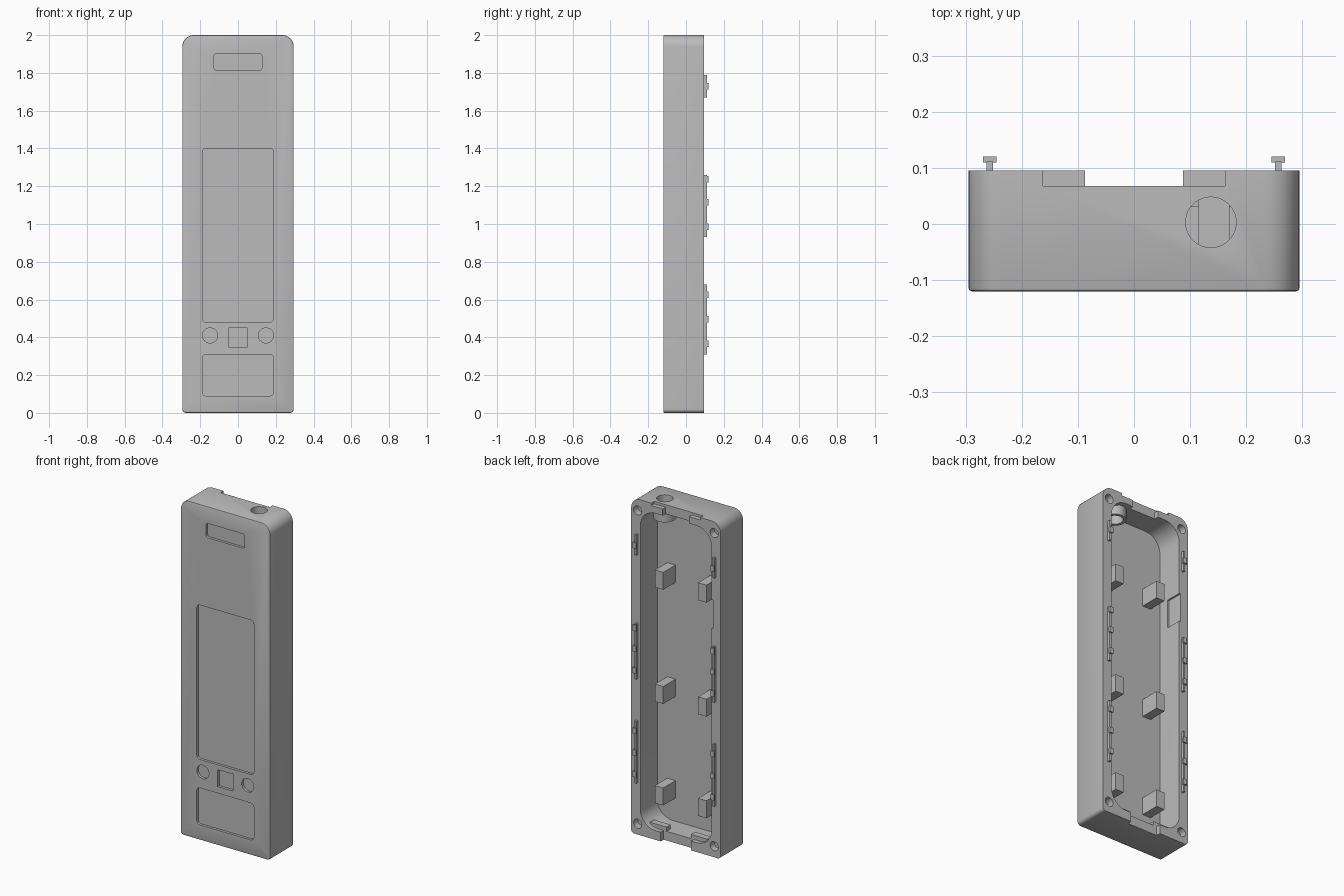
import bpy, bmesh, math

old = bpy.data.objects.get("Cube")
if old:
    bpy.data.objects.remove(old, do_unlink=True)

grey = bpy.data.materials.new("plain_grey")
grey.use_nodes = True
COLOUR = (0.5, 0.5, 0.5, 1)
grey.diffuse_color = COLOUR
grey.node_tree.nodes["Principled BSDF"].inputs["Base Color"].default_value = COLOUR

FRONT, BACK, FLOOR = -0.12, 0.095, -0.065


def rounded(x0, x1, z0, z1, r_low, r_high, seg=8):
    """Rounded rectangle outline in the xz plane."""
    corners = [(x0, z0, 1, 1, r_low, 180), (x1, z0, -1, 1, r_low, 270),
               (x1, z1, -1, -1, r_high, 0), (x0, z1, 1, -1, r_high, 90)]
    pts = []
    for x, z, sx, sz, r, start in corners:
        if r == 0:
            pts.append((x, z))
            continue
        for i in range(seg + 1):
            a = math.radians(start + 90 * i / seg)
            pts.append((x + sx * r + r * math.cos(a), z + sz * r + r * math.sin(a)))
    return pts


def circle(cx, cz, r, n=32):
    return [(cx + r * math.cos(math.tau * i / n), cz + r * math.sin(math.tau * i / n))
            for i in range(n)]


def prism(name, outline, y0, y1, edge=0):
    """Extrude an xz outline from y0 to y1, optionally softening the front edge."""
    bm = bmesh.new()
    face = bm.faces.new([bm.verts.new((x, y0, z)) for x, z in outline])
    ext = bmesh.ops.extrude_face_region(bm, geom=[face], use_keep_orig=True)
    for v in ext["geom"]:
        if isinstance(v, bmesh.types.BMVert):
            v.co.y = y1
    if edge:
        rim = [e for e in bm.edges if all(abs(v.co.y - y0) < 1e-5 for v in e.verts)]
        bmesh.ops.bevel(bm, geom=rim, offset=edge, segments=2, profile=0.5,
                        affect='EDGES')
    bmesh.ops.recalc_face_normals(bm, faces=bm.faces)
    return add(name, bm)


def add(name, bm):
    mesh = bpy.data.meshes.new(name)
    bm.to_mesh(mesh)
    bm.free()
    ob = bpy.data.objects.new(name, mesh)
    bpy.context.collection.objects.link(ob)
    mesh.materials.append(grey)
    return ob


def box(name, x0, x1, y0, y1, z0, z1):
    return prism(name, rounded(x0, x1, z0, z1, 0, 0), y0, y1)


def upright(name, x, y, r, z0, z1):
    bm = bmesh.new()
    bmesh.ops.create_cone(bm, cap_ends=True, segments=40, radius1=r, radius2=r,
                          depth=z1 - z0)
    bmesh.ops.translate(bm, verts=bm.verts, vec=(x, y, (z0 + z1) / 2))
    return add(name, bm)


def cut(target, cutter):
    """Subtract the cutter from the target and remove it."""
    mod = target.modifiers.new("cut", 'BOOLEAN')
    mod.operation, mod.solver, mod.object = 'DIFFERENCE', 'EXACT', cutter
    bpy.context.view_layer.update()
    done = bpy.data.meshes.new_from_object(
        target.evaluated_get(bpy.context.evaluated_depsgraph_get()))
    target.modifiers.clear()
    target.data = done
    bpy.data.objects.remove(cutter, do_unlink=True)


# Shell with its open back
shell = prism("case_shell", rounded(-0.295, 0.295, 0, 2, 0.02, 0.06), FRONT, BACK, 0.006)
cut(shell, prism("cavity", rounded(-0.235, 0.235, 0.055, 1.945, 0.1, 0.1), FLOOR, 0.2))

# Shallow front recesses: label, screen, lower panel, middle key, round keys
recesses = [rounded(-0.126, 0.126, 1.815, 1.9, 0.01, 0.01, 4),
            rounded(-0.188, 0.188, 0.48, 1.4, 0.02, 0.02, 4),
            rounded(-0.188, 0.188, 0.09, 0.31, 0.02, 0.02, 4),
            rounded(-0.05, 0.05, 0.35, 0.45, 0, 0),
            circle(-0.148, 0.41, 0.04), circle(0.148, 0.41, 0.04)]
for outline in recesses:
    cut(shell, prism("recess", outline, -0.2, FRONT + 0.015))

# Screw holes in the back rim
for sx in (-1, 1):
    for z in (0.065, 1.932):
        cut(shell, prism("screw_hole", circle(sx * 0.252, z, 0.027, 24), BACK - 0.04, 0.2))

# Notches in both ends, side relief and top socket
cut(shell, box("top_step", -0.162, 0.162, 0.068, 0.2, 1.985, 2.1))
cut(shell, box("top_notch", -0.087, 0.087, 0.068, 0.2, 1.9, 2.1))
cut(shell, box("bottom_notch", -0.1, 0.1, 0.068, 0.2, -0.1, 0.1))
cut(shell, box("side_relief", -0.245, -0.2, 0.0, 0.2, 1.36, 1.53))
HX, HY = 0.137, 0.003
cut(shell, upright("socket_hole", HX, HY, 0.045, 1.9, 2.1))

# Collar below the socket
collar = upright("socket_collar", HX, HY, 0.062, 1.885, 1.95)
cut(collar, upright("collar_hole", HX, HY, 0.045, 1.8, 2.1))

parts = [shell, collar]

# Mounting posts, bottom tabs and rim clips, mirrored left and right
STRIPS = [(1.67, 1.79, [1.73]), (0.93, 1.26, [0.985, 1.115, 1.238]),
          (0.31, 0.68, [0.367, 0.495, 0.625])]
for side, sx in (("left", 1), ("right", -1)):
    def pair(name, a, b, *rest):
        lo, hi = sorted((sx * a, sx * b))
        parts.append(box(side + "_" + name, lo, hi, *rest))

    for i, z in enumerate((0.245, 0.85, 1.53)):
        pair(f"post_{i}", 0.115, 0.17, FLOOR - 0.005, 0.05, z - 0.052, z + 0.052)
    pair("bottom_tab", 0.08, 0.19, 0.03, 0.068, 0.05, 0.08)
    for i, (z0, z1, heads) in enumerate(STRIPS):
        pair(f"clip_strip_{i}", 0.251, 0.263, BACK - 0.003, 0.111, z0, z1)
        for j, z in enumerate(heads):
            pair(f"clip_head_{i}_{j}", 0.245, 0.269, 0.11, 0.12, z - 0.017, z + 0.017)

bpy.ops.object.select_all(action='DESELECT')
for ob in parts:
    ob.select_set(True)
bpy.context.view_layer.objects.active = shell
bpy.ops.object.shade_smooth_by_angle(angle=math.radians(30))
